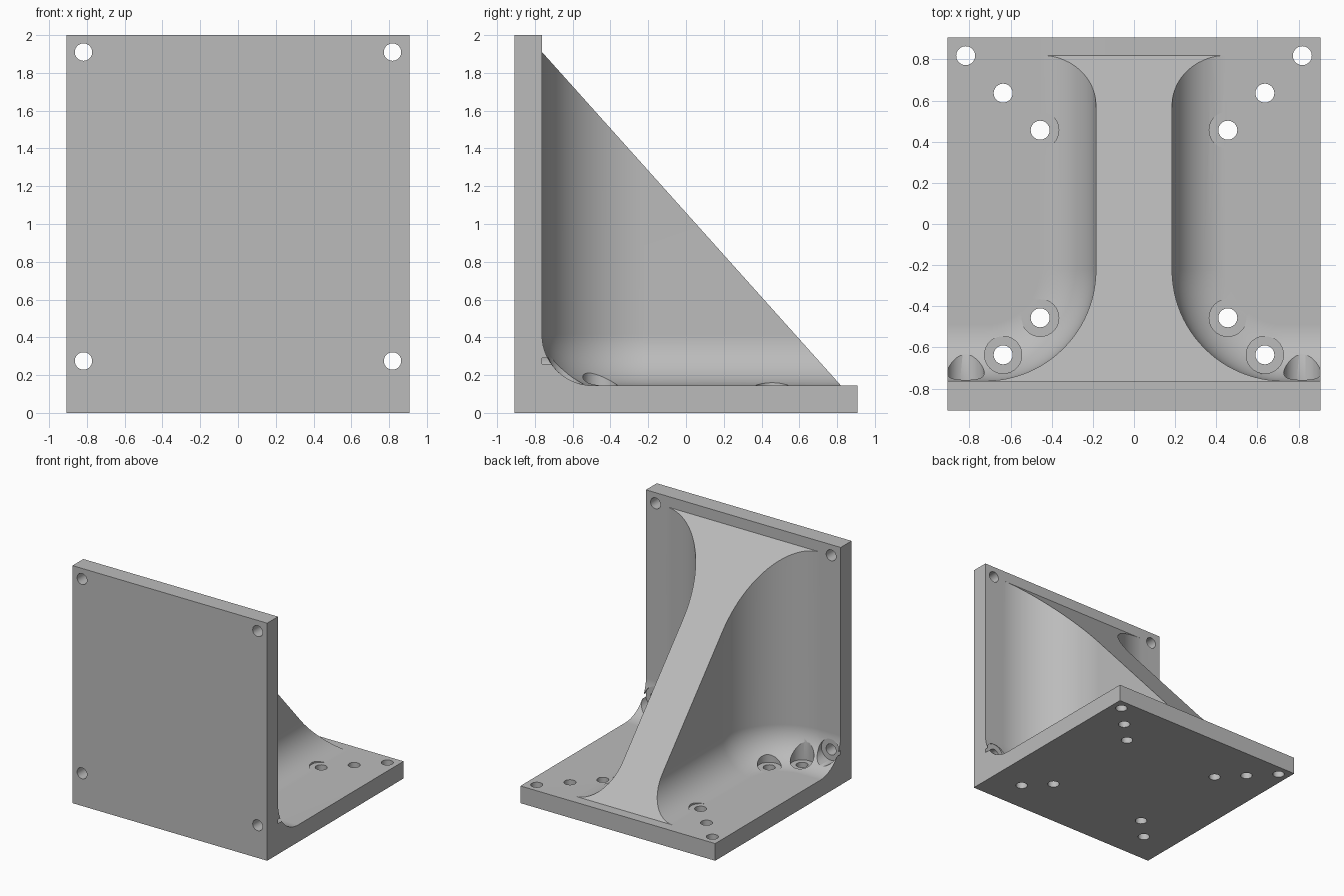
import bpy, bmesh, math
from mathutils import Matrix, Vector

if "Cube" in bpy.data.objects:
    bpy.data.objects.remove(bpy.data.objects["Cube"], do_unlink=True)

HALF = 0.907          # half width of the plates
FLOOR = 0.145         # top of the base plate
WALL = -0.762         # inner face of the upright plate
WEB = 0.185           # half thickness of the rib
R_SIDE, R_FLOOR = 0.54, 0.27
EPS = 0.0004
HOLE, BORE = 0.046, 0.0905


def make_object(name, bm):
    bmesh.ops.recalc_face_normals(bm, faces=bm.faces)
    mesh = bpy.data.meshes.new(name)
    bm.to_mesh(mesh)
    bm.free()
    obj = bpy.data.objects.new(name, mesh)
    bpy.context.collection.objects.link(obj)
    return obj


def cylinder(bm, start, end, radius):
    a, b = Vector(start), Vector(end)
    turn = (b - a).to_track_quat('Z', 'Y').to_matrix().to_4x4()
    bmesh.ops.create_cone(bm, cap_ends=True, segments=40, radius1=radius,
                          radius2=radius, depth=(b - a).length,
                          matrix=Matrix.Translation((a + b) / 2) @ turn)


def pocket_ring(inset, z, side):
    """Outline of the pocket beside the rib, shrunk by inset."""
    far = 1.3
    cx, cy, r = WEB + R_SIDE, WALL - EPS + R_SIDE, R_SIDE - inset
    pts = [(far, cy - r)]
    for i in range(25):
        a = math.radians(270) - math.pi / 2 * i / 24
        pts.append((cx + r * math.cos(a), cy + r * math.sin(a)))
    pts += [(WEB + inset, far), (far, far)]
    return [(side * x, y, z) for x, y in pts]


def add_pocket(bm, side):
    rings = []
    for i in range(15):
        t = math.pi / 2 * i / 14
        rings.append((R_FLOOR * (1 - math.sin(t)),
                      FLOOR - EPS + R_FLOOR * (1 - math.cos(t))))
    rings.append((0, 2.3))
    loops = [[bm.verts.new(p) for p in pocket_ring(d, z, side)] for d, z in rings]
    n = len(loops[0])
    for low, high in zip(loops, loops[1:]):
        for i in range(n):
            j = (i + 1) % n
            bm.faces.new((low[i], low[j], high[j], high[i]))
    bm.faces.new(loops[0])
    bm.faces.new(loops[-1])


# Solid side profile: base, sloping rib and upright plate
bm = bmesh.new()
profile = [(-HALF, 0), (HALF, 0), (HALF, FLOOR), (0.82, FLOOR),
           (WALL, 1.91), (WALL, 2), (-HALF, 2)]
face = bm.faces.new([bm.verts.new((-HALF, y, z)) for y, z in profile])
moved = bmesh.ops.extrude_face_region(bm, geom=[face])["geom"]
bmesh.ops.translate(bm, vec=(2 * HALF, 0, 0),
                    verts=[v for v in moved if isinstance(v, bmesh.types.BMVert)])
bracket = make_object("angle_bracket", bm)

# Cutters: filleted pockets, counterbores, bolt holes
pockets, bores, holes = bmesh.new(), bmesh.new(), bmesh.new()
near, mid, corner = 0.456, 0.636, 0.818
for s in (-1, 1):
    add_pocket(pockets, s)
    for x, y in ((near, near), (near, -near), (mid, -mid)):
        cylinder(bores, (s * x, y, FLOOR + 0.0005), (s * x, y, 0.6), BORE)
    cylinder(bores, (s * corner, WALL + 0.0005, 0.275), (s * corner, -0.4, 0.275), BORE)
    for x, y in ((near, near), (mid, mid), (corner, corner), (near, -near), (mid, -mid)):
        cylinder(holes, (s * x, y, -0.1), (s * x, y, 0.4), HOLE)
    for z in (0.275, 1.91):
        cylinder(holes, (s * corner, -1.1, z), (s * corner, -0.5, z), HOLE)

# Apply the cuts
bpy.ops.object.select_all(action='DESELECT')
bpy.context.view_layer.objects.active = bracket
bracket.select_set(True)
for name, cutter_bm in (("pocket_cutter", pockets), ("counterbore_cutter", bores),
                        ("hole_cutter", holes)):
    cutter = make_object(name, cutter_bm)
    cutter.hide_render = True
    mod = bracket.modifiers.new(name, 'BOOLEAN')
    mod.operation = 'DIFFERENCE'
    mod.solver = 'EXACT'
    mod.object = cutter
    bpy.ops.object.modifier_apply(modifier=name)
    bpy.data.objects.remove(cutter, do_unlink=True)

# Single grey finish
grey = bpy.data.materials.new("plain_grey")
grey.use_nodes = True
colour = (0.5, 0.5, 0.5, 1)
grey.diffuse_color = colour
grey.node_tree.nodes["Principled BSDF"].inputs["Base Color"].default_value = colour
bracket.data.materials.clear()
bracket.data.materials.append(grey)

# Smooth fillets with crisp edges
bpy.ops.object.shade_smooth_by_angle(angle=math.radians(30))
weighted = bracket.modifiers.new("even_normals", 'WEIGHTED_NORMAL')
weighted.keep_sharp = True
